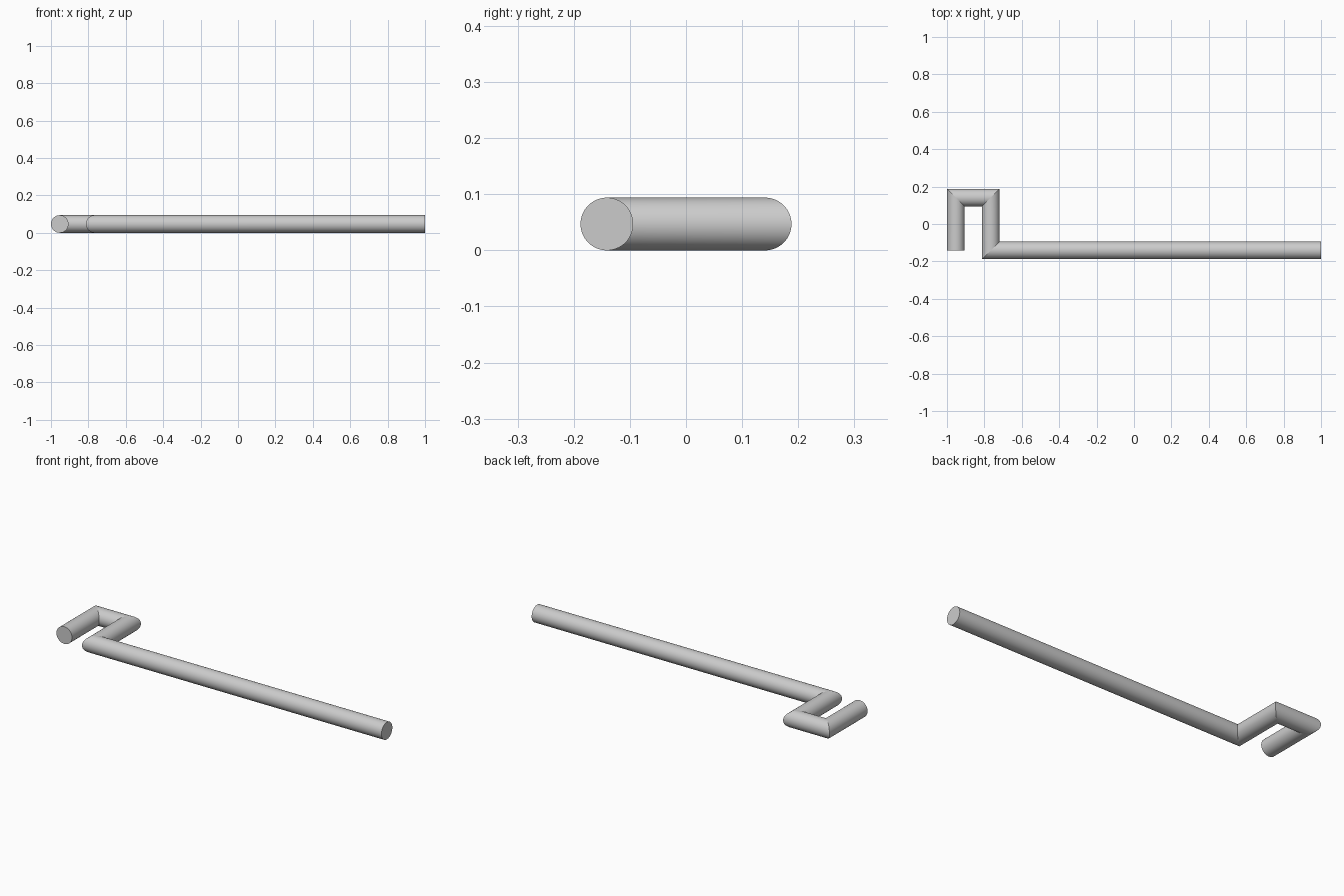
import bpy, bmesh, math
from mathutils import Vector

if "Cube" in bpy.data.objects:
    bpy.data.objects.remove(bpy.data.objects["Cube"])

R = 0.047
SIDES = 64
UP = Vector((0, 0, 1))
# centre line of the bent rod
path = [Vector((x, y, R)) for x, y in
        [(-0.953, -0.141), (-0.953, 0.141), (-0.766, 0.141), (-0.766, -0.141), (1.0, -0.141)]]


def mitre(i):
    """Sideways vector of the cross-section at path point i, stretched at corners."""
    dirs = [(path[j + 1] - path[j]).normalized() for j in (i - 1, i) if 0 <= j < len(path) - 1]
    sides = [UP.cross(d) for d in dirs]
    m = sum(sides, Vector()).normalized()
    return m / m.dot(sides[0])


# rod: mitred sweep of a circle
bm = bmesh.new()
rings = []
for i, p in enumerate(path):
    m = mitre(i)
    angles = [2 * math.pi * k / SIDES for k in range(SIDES)]
    rings.append([bm.verts.new(p + R * (m * math.cos(a) + UP * math.sin(a))) for a in angles])

for a, b in zip(rings, rings[1:]):
    for k in range(SIDES):
        n = (k + 1) % SIDES
        bm.faces.new((a[k], a[n], b[n], b[k])).smooth = True

# flat ends
bm.faces.new(rings[0])
bm.faces.new(rings[-1])

# crisp mitre and end edges
for ring in rings:
    for k in range(SIDES):
        bm.edges.get((ring[k], ring[(k + 1) % SIDES])).smooth = False

bmesh.ops.recalc_face_normals(bm, faces=bm.faces)
mesh = bpy.data.meshes.new("bent_rod")
bm.to_mesh(mesh)
bm.free()
rod = bpy.data.objects.new("bent_rod", mesh)
bpy.context.collection.objects.link(rod)
